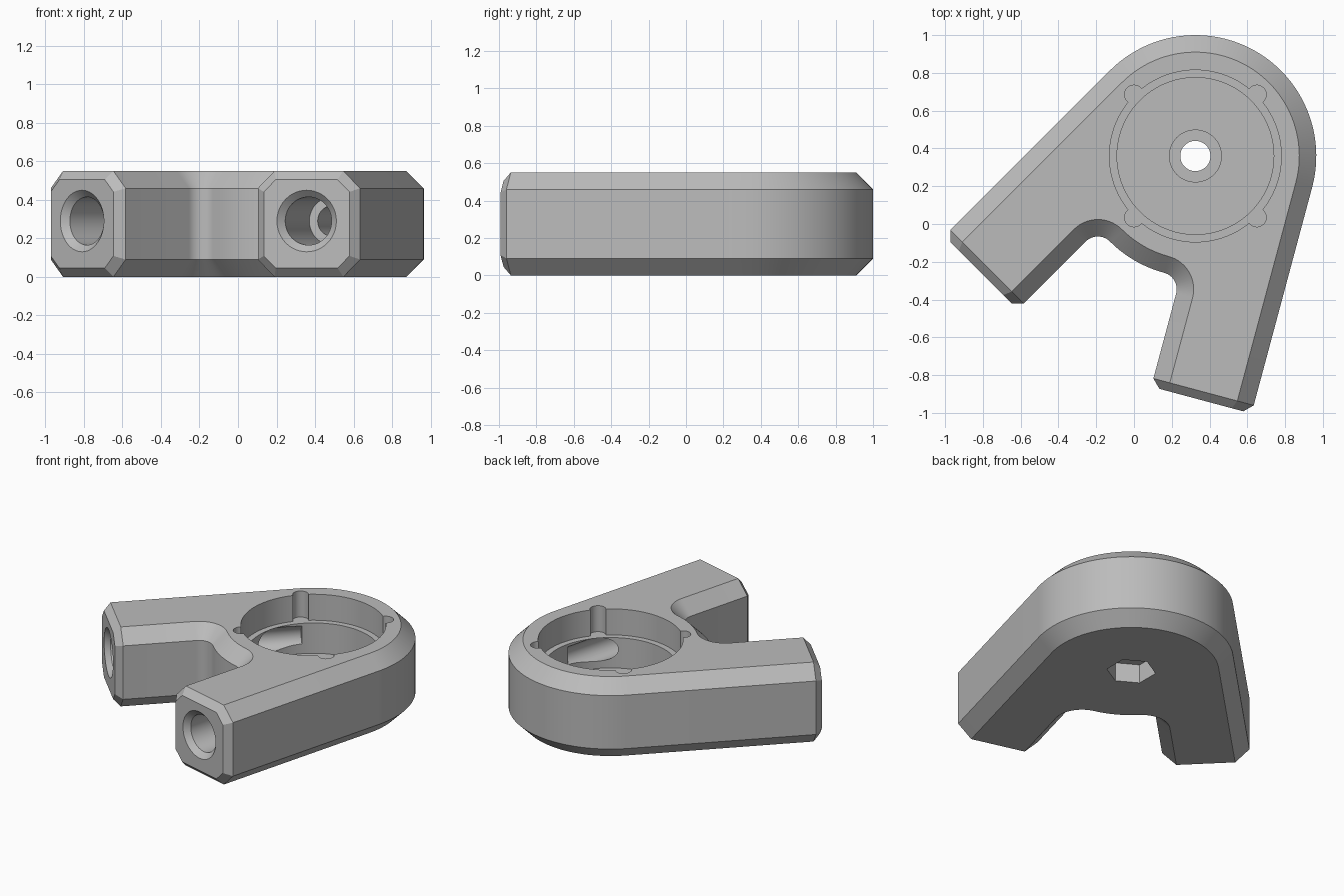
import bpy, bmesh, math
from mathutils import Matrix, Vector

if "Cube" in bpy.data.objects:
    bpy.data.objects.remove(bpy.data.objects["Cube"])

C = Vector((0.325, 0.36, 0))          # hub centre
R, H, CH = 0.64, 0.55, 0.09           # hub radius, height, edge chamfer
ARM_END, TIP, INNER = 1.195, 0.045, 0.09
FILLET_D = 0.73
# each arm: (direction angle, outward side angle)
ARM_A, ARM_B = (225, 135), (255, -15)


def polar(deg, r=1.0):
    a = math.radians(deg)
    return Vector((r * math.cos(a), r * math.sin(a), 0))


def arm_point(arm, side, along):
    return C + polar(arm[1], side) + polar(arm[0], along)


def arc(centre, r, a0, a1, n):
    return [centre + polar(a0 + (a1 - a0) * i / n, r) for i in range(n + 1)]


def outline(s):
    """Plan outline of the body, moved inward by s."""
    pts = [arm_point(ARM_A, R - s, ARM_END)]
    pts += arc(C, R - s, 135, -15, 48)
    pts += [arm_point(ARM_B, R - s, ARM_END), arm_point(ARM_B, INNER + s, ARM_END)]
    pts += arc(arm_point(ARM_B, 0, FILLET_D), INNER + s, -15, 75, 14)
    pts += arc(C, R - s, 255, 225, 10)[1:-1]
    pts += arc(arm_point(ARM_A, 0, FILLET_D), INNER + s, 45, 135, 14)
    pts += [arm_point(ARM_A, INNER + s, ARM_END)]
    return pts


def new_object(name, bm):
    bmesh.ops.recalc_face_normals(bm, faces=bm.faces)
    mesh = bpy.data.meshes.new(name)
    bm.to_mesh(mesh)
    bm.free()
    obj = bpy.data.objects.new(name, mesh)
    bpy.context.collection.objects.link(obj)
    return obj


def lathe(name, profile, matrix, seg=96):
    """Closed solid of revolution from (radius, height) points."""
    bm = bmesh.new()
    rings = [[bm.verts.new(matrix @ (polar(360 * i / seg, r) + Vector((0, 0, z))))
              for i in range(seg)] for r, z in profile]
    for a, b in zip(rings, rings[1:]):
        for i in range(seg):
            j = (i + 1) % seg
            bm.faces.new((a[i], a[j], b[j], b[i]))
    bm.faces.new(rings[0])
    bm.faces.new(rings[-1])
    return new_object(name, bm)


# Body: hub and two arms with chamfered edges
bm = bmesh.new()
rows = []
for s, z in ((CH, 0), (0, CH), (0, H - CH), (CH, H)):
    rows.append([bm.verts.new(p + Vector((0, 0, z))) for p in outline(s)])
count = len(rows[0])
end_b = 50                              # outer end point of the second arm
ends = ((ARM_A, 0, count - 1), (ARM_B, end_b, end_b + 1))
for a, b in zip(rows, rows[1:]):
    for i in range(count):
        if i not in (end_b, count - 1):
            j = (i + 1) % count
            bm.faces.new((a[i], a[j], b[j], b[i]))
bm.faces.new(rows[0])
bm.faces.new(rows[-1])

# Arm tips: octagons stepping in to a smaller end face
half = H / 2
small = half - TIP
cut = small - (CH - TIP * (2 - math.sqrt(2)))
for arm, outer, inner in ends:
    ring = [row[outer] for row in rows] + [row[inner] for row in reversed(rows)]
    side = [(cut, -small), (small, -cut), (small, cut), (cut, small)]
    side += [(-u, v) for u, v in reversed(side)]
    mid = (R + INNER) / 2
    tip = [bm.verts.new(arm_point(arm, mid + u, ARM_END + TIP) + Vector((0, 0, half + v)))
           for u, v in side]
    for i in range(8):
        j = (i + 1) % 8
        bm.faces.new((ring[i], ring[j], tip[j], tip[i]))
    bm.faces.new(tip)
body = new_object("angled_bracket_body", bm)

# Cutters: stepped hub pocket with a raised boss and through hole
LEDGE, FLOOR, BOSS = 0.37, 0.16, 0.20
at_hub = Matrix.Translation(C)
cutters = [lathe("hub_pocket_cutter", [
    (0.08, -0.1), (0.08, BOSS), (0.14, BOSS), (0.14, FLOOR), (0.415, FLOOR),
    (0.415, LEDGE), (0.455, LEDGE), (0.455, 0.7)], at_hub)]

# Four rim notches
for a in (45, 135, 225, 315):
    cutters.append(lathe("notch_cutter", [(0.05, LEDGE), (0.05, 0.68)],
                         Matrix.Translation(C + polar(a, 0.46)), 24))

# Hexagonal nut pocket underneath
cutters.append(lathe("nut_pocket_cutter", [(0.155, -0.05), (0.155, 0.13)],
                     at_hub @ Matrix.Rotation(math.radians(30), 4, 'Z'), 6))

# Stepped bores along the arms, opening into the hub pocket
for arm in (ARM_A, ARM_B):
    frame = polar(arm[0]).to_track_quat('Z', 'Y').to_matrix().to_4x4()
    place = Matrix.Translation(arm_point(arm, 0.365, 0) + Vector((0, 0, 0.29))) @ frame
    cutters.append(lathe("arm_bore_cutter", [
        (0.08, 0.0), (0.08, 0.72), (0.125, 0.72), (0.125, 1.205), (0.195, 1.275)],
        place, 48))

bpy.context.view_layer.objects.active = body
body.select_set(True)
for c in cutters:
    c.hide_render = True
    mod = body.modifiers.new("cut", 'BOOLEAN')
    mod.operation, mod.solver, mod.object = 'DIFFERENCE', 'EXACT', c
    bpy.ops.object.modifier_apply(modifier=mod.name)
    bpy.data.objects.remove(c)

# Plain grey finish, smooth on curves with crisp edges
grey = bpy.data.materials.new("plain_grey")
grey.diffuse_color = (0.5, 0.5, 0.5, 1)
grey.use_nodes = True
grey.node_tree.nodes["Principled BSDF"].inputs["Base Color"].default_value = grey.diffuse_color
body.data.materials.clear()
body.data.materials.append(grey)
bpy.ops.object.shade_smooth_by_angle(angle=math.radians(30))
